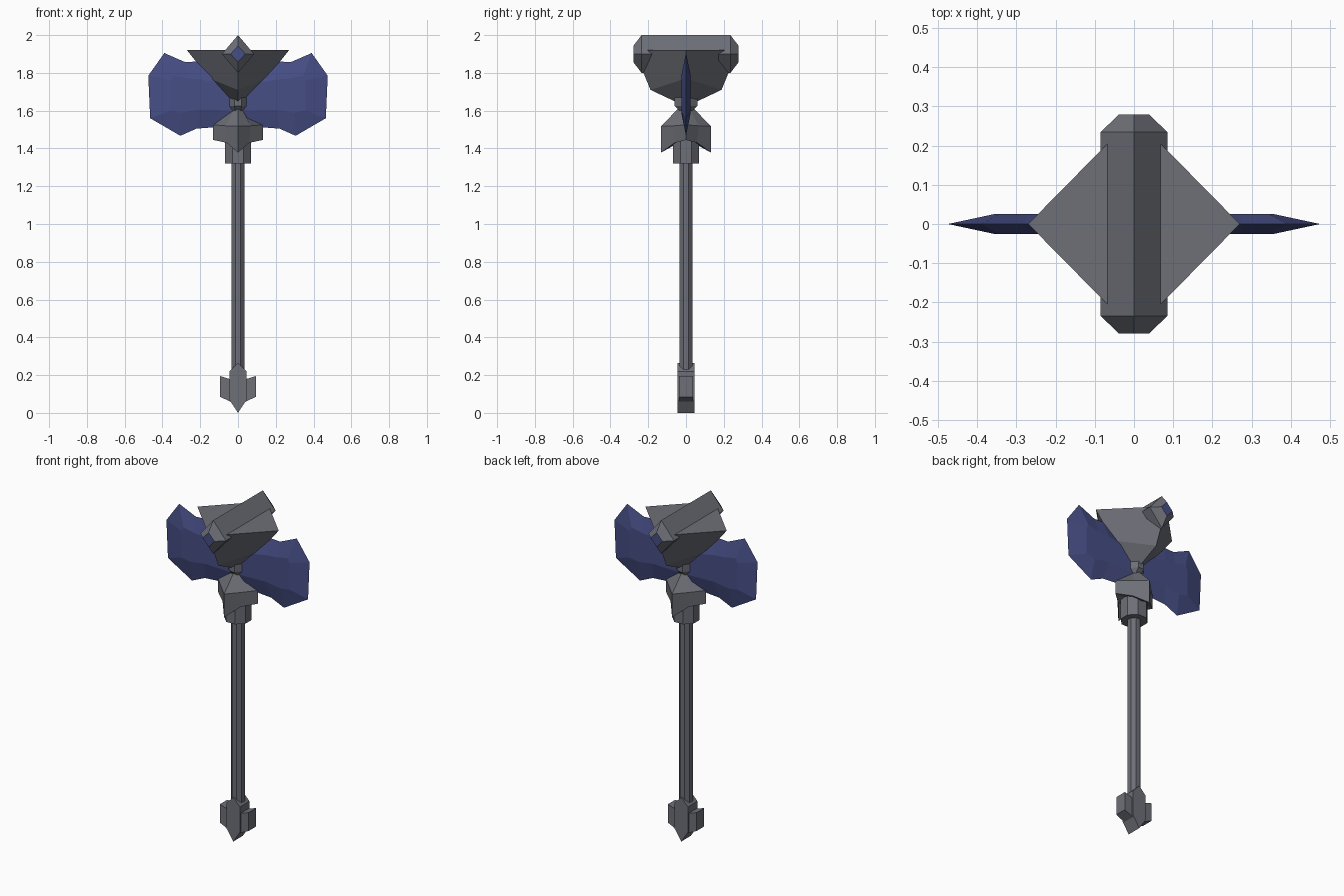
import bpy, bmesh, math

if "Cube" in bpy.data.objects:
    bpy.data.objects.remove(bpy.data.objects["Cube"])


def material(name, rgb):
    m = bpy.data.materials.new(name)
    m.diffuse_color = (*rgb, 1)
    m.use_nodes = True
    m.node_tree.nodes["Principled BSDF"].inputs["Base Color"].default_value = m.diffuse_color
    return m


STEEL = material("dark_steel", (0.155, 0.16, 0.185))
BLUE = material("deep_blue", (0.062, 0.077, 0.235))


def finish(name, bm, *mats):
    bmesh.ops.recalc_face_normals(bm, faces=bm.faces)
    me = bpy.data.meshes.new(name)
    bm.to_mesh(me)
    bm.free()
    for m in mats:
        me.materials.append(m)
    ob = bpy.data.objects.new(name, me)
    bpy.context.collection.objects.link(ob)
    return ob


def loft(name, rings, *mats):
    """Skin a stack of equal-length closed rings and cap both ends."""
    bm = bmesh.new()
    vs = [[bm.verts.new(p) for p in r] for r in rings]
    n = len(rings[0])
    for a, b in zip(vs, vs[1:]):
        for i in range(n):
            j = (i + 1) % n
            bm.faces.new((a[i], a[j], b[j], b[i]))
    bm.faces.new(vs[0])
    bm.faces.new(vs[-1])
    return finish(name, bm, *mats)


def octagon(rx, ry, z):
    k = 1 / math.cos(math.pi / 8)
    return [(rx * k * math.cos((i + .5) * math.pi / 4),
             ry * k * math.sin((i + .5) * math.pi / 4), z) for i in range(8)]


def diamond(rx, ry, zx, zy):
    return [(rx, 0, zx), (0, ry, zy), (-rx, 0, zx), (0, -ry, zy)]


def diamond8(rx, ry, zx, zy, m, zm):
    """Diamond ring with middle points at (m, m, zm) on each side."""
    return [(rx, 0, zx), (m, m, zm), (0, ry, zy), (-m, m, zm),
            (-rx, 0, zx), (-m, -m, zm), (0, -ry, zy), (m, -m, zm)]


def plate(name, outline, half):
    return loft(name, [[(x, y, z) for x, z in outline] for y in (-half, half)], STEEL)


# Shaft, collar and neck
loft("shaft", [octagon(.035, .035, z) for z in (.2, 1.4)], STEEL)
loft("collar", [octagon(.07, .07, z) for z in (1.32, 1.45)], STEEL)
loft("neck", [octagon(.04, .035, 1.5), octagon(.036, .035, 1.6),
              octagon(.045, .06, 1.625), octagon(.045, .06, 1.67)], STEEL)

# Pommel: pointed core with two side fins
plate("pommel_core", [(0, 0), (.045, .068), (.045, .22), (0, .265),
                      (-.045, .22), (-.045, .068)], .045)
for side, s in (("left", -1), ("right", 1)):
    plate("pommel_fin_" + side, [(s * .03, .055), (s * .095, .085),
                                 (s * .095, .195), (s * .03, .175)], .036)

# Pointed guard under the head
loft("guard", [diamond8(.03, .03, 1.445, 1.44, .02, 1.44),
               diamond8(.132, .132, 1.445, 1.378, .06, 1.43),
               diamond8(.132, .132, 1.525, 1.518, .066, 1.52),
               diamond8(.045, .042, 1.57, 1.61, .025, 1.6)], STEEL)

# Head: faceted inverted pyramid
loft("head", [diamond(.042, .05, 1.65, 1.645), diamond(.15, .188, 1.77, 1.71),
              diamond(.27, .274, 1.92, 1.92)], STEEL)

# Hammer bar across the head, blue end faces
bar = loft("hammer_bar", [[(rx, y, 1.9), (0, y, 1.9 + rz), (-rx, y, 1.9), (0, y, 1.9 - rz)]
                          for y, rx, rz in ((-.279, .039, .043), (-.235, .085, .1),
                                            (.235, .085, .1), (.279, .039, .043))],
           STEEL, BLUE)
for f in bar.data.polygons:
    if abs(f.normal.y) > .99:
        f.material_index = 1

# Blades: sharp rim at y = 0 rising to a thick flat middle
rim = [(.02, 1.78), (.22, 1.86), (.28, 1.857), (.39, 1.905), (.475, 1.785),
       (.465, 1.56), (.305, 1.467), (.22, 1.505), (.02, 1.52)]
mid = [(.02, 1.73), (.2, 1.765), (.27, 1.77), (.345, 1.785), (.358, 1.76),
       (.358, 1.6), (.3, 1.59), (.2, 1.605), (.02, 1.6)]
for side, s in (("left", -1), ("right", 1)):
    loft("blade_" + side, [[(s * x, y, z) for x, z in pts]
                           for y, pts in ((-.025, mid), (0, rim), (.025, mid))], BLUE)
